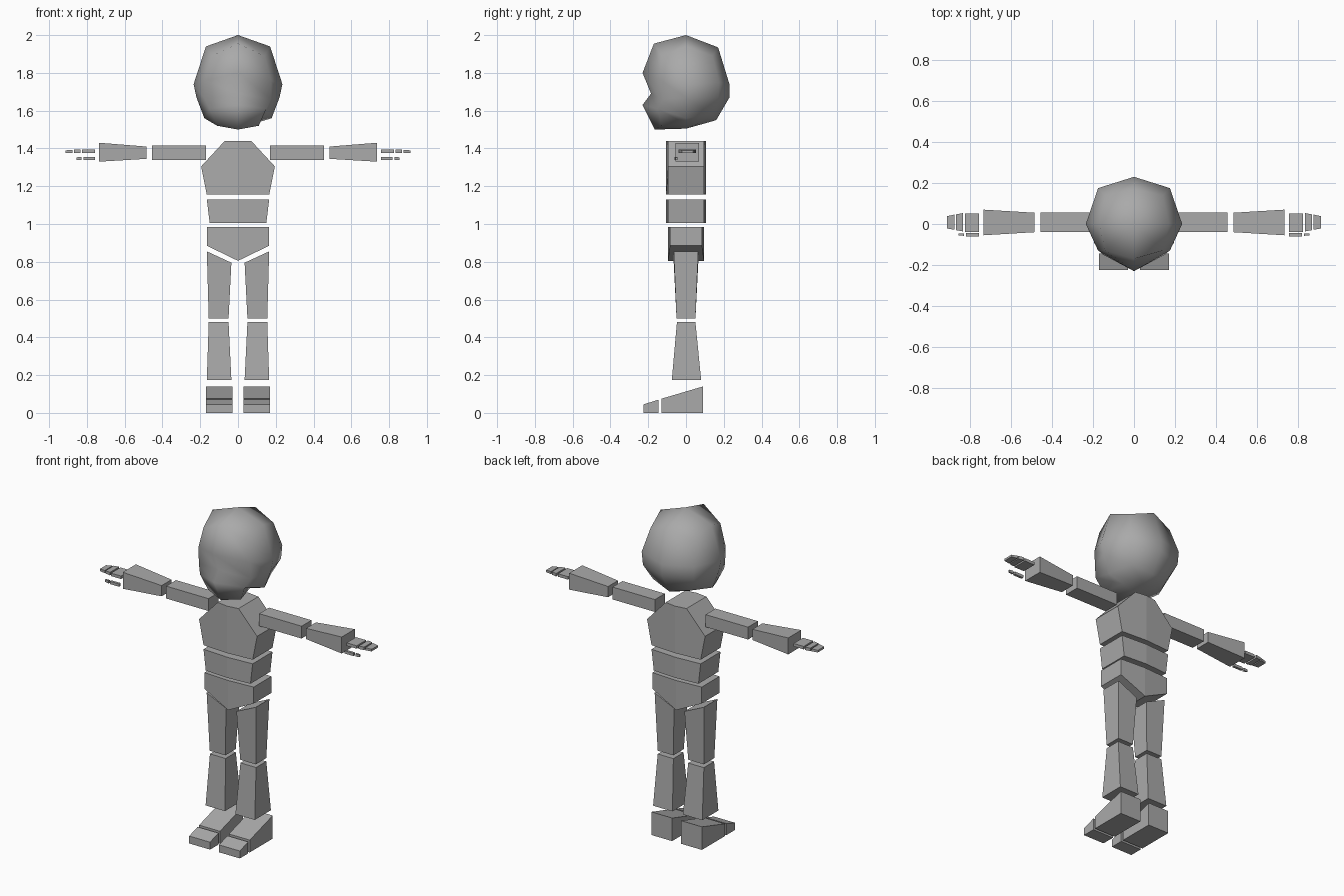
import bpy
import bmesh

cube = bpy.data.objects.get("Cube")
if cube:
    bpy.data.objects.remove(cube, do_unlink=True)

# One plain grey for the whole figure
grey = bpy.data.materials.new("plain_grey")
grey.use_nodes = True
shade = (0.4, 0.4, 0.4, 1)
grey.diffuse_color = shade
grey.node_tree.nodes["Principled BSDF"].inputs["Base Color"].default_value = shade


def make_object(name, verts, faces, smooth=False):
    """Create one closed mesh part from points and faces."""
    bm = bmesh.new()
    points = [bm.verts.new(v) for v in verts]
    for face in faces:
        bm.faces.new([points[i] for i in face])
    bmesh.ops.recalc_face_normals(bm, faces=bm.faces[:])
    mesh = bpy.data.meshes.new(name)
    bm.to_mesh(mesh)
    bm.free()
    mesh.materials.append(grey)
    for polygon in mesh.polygons:
        polygon.use_smooth = smooth
    obj = bpy.data.objects.new(name, mesh)
    bpy.context.collection.objects.link(obj)
    return obj


def block(name, start, end):
    """Join two four-cornered ends into a tapered block."""
    sides = [(i, (i + 1) % 4, (i + 1) % 4 + 4, i + 4) for i in range(4)]
    return make_object(name, start + end, sides + [(0, 1, 2, 3), (4, 5, 6, 7)])


def pair(name, start, end):
    """Make a block on the left side and its mirror on the right."""
    for side, sign in (("left", 1), ("right", -1)):
        flip = lambda ring: [(sign * x, y, z) for x, y, z in ring]
        block(f"{side}_{name}", flip(start), flip(end))


def end_x(x, y0, y1, z0, z1):
    """Block end facing along x."""
    return [(x, y0, z0), (x, y1, z0), (x, y1, z1), (x, y0, z1)]


def end_y(y, x0, x1, z0, z1):
    """Block end facing along y."""
    return [(x0, y, z0), (x1, y, z0), (x1, y, z1), (x0, y, z1)]


def end_z(x0, x1, y0, y1, z_in, z_out):
    """Block end facing along z, which may slope from inner to outer edge."""
    return [(x0, y0, z_in), (x1, y0, z_out), (x1, y1, z_out), (x0, y1, z_in)]


def body_slab(name, outline, depth):
    """Mirror a half outline, with a faint ridge down the front and back."""
    mirrored = [(-x, z) for x, z in reversed(outline[1:-1])]
    loop = outline + mirrored
    n, half = len(loop), len(outline)
    verts = []
    for sign in (-1, 1):
        for x, z in loop:
            verts.append((x, sign * (depth - (0.01 if x else 0)), z))
    faces = [(i, (i + 1) % n, (i + 1) % n + n, i + n) for i in range(n)]
    for base in (0, n):
        faces.append([base + i for i in range(half)])
        faces.append([base + i % n for i in range(half - 1, n + 1)])
    return make_object(name, verts, faces)


# Trunk
body_slab("chest", [(0, 1.44), (0.07, 1.44), (0.195, 1.305), (0.165, 1.155), (0, 1.155)], 0.105)
body_slab("waist", [(0, 1.13), (0.165, 1.13), (0.15, 1.005), (0, 1.005)], 0.105)
body_slab("pelvis", [(0, 0.985), (0.165, 0.985), (0.165, 0.885), (0, 0.805)], 0.095)

# Legs and feet
pair("thigh", end_z(0.035, 0.165, -0.065, 0.065, 0.795, 0.855),
     end_z(0.05, 0.155, -0.05, 0.05, 0.5, 0.5))
pair("shin", end_z(0.05, 0.155, -0.048, 0.05, 0.48, 0.48),
     end_z(0.035, 0.165, -0.075, 0.08, 0.175, 0.175))
pair("foot", end_y(-0.13, 0.03, 0.17, 0, 0.075), end_y(0.09, 0.03, 0.17, 0, 0.14))
pair("toes", end_y(-0.225, 0.03, 0.17, 0, 0.045), end_y(-0.145, 0.03, 0.17, 0, 0.07))

# Arms
pair("upper_arm", end_x(0.17, -0.04, 0.055, 1.34, 1.415),
     end_x(0.455, -0.04, 0.055, 1.34, 1.415))
pair("forearm", end_x(0.485, -0.04, 0.055, 1.345, 1.41),
     end_x(0.735, -0.055, 0.07, 1.33, 1.43))

# Hands, as thin plates
pair("palm", end_x(0.757, -0.04, 0.05, 1.377, 1.395),
     end_x(0.825, -0.04, 0.05, 1.377, 1.395))
pair("fingers", end_x(0.835, -0.036, 0.053, 1.377, 1.395),
     end_x(0.868, -0.03, 0.047, 1.377, 1.395))
pair("fingertips", end_x(0.875, -0.028, 0.046, 1.377, 1.393),
     end_x(0.912, -0.022, 0.038, 1.377, 1.39))
pair("thumb", end_x(0.757, -0.06, -0.045, 1.338, 1.355),
     end_x(0.818, -0.06, -0.045, 1.338, 1.355))
pair("thumb_tip", end_x(0.828, -0.058, -0.046, 1.338, 1.355),
     end_x(0.855, -0.055, -0.046, 1.34, 1.353))

# Head: half rings running from front to back, mirrored, with a dent above the jaw
crown = [(0, -0.17, 1.955), (0.14, -0.13, 1.89), (0.17, 0, 1.94), (0.14, 0.14, 1.89), (0, 0.17, 1.935)]
brow = [(0, -0.23, 1.8), (0.175, -0.13, 1.76), (0.235, 0, 1.74), (0.175, 0.175, 1.75), (0, 0.23, 1.74)]
dent = [(0, -0.185, 1.69), (0.175, -0.125, 1.66), (0.22, 0, 1.67), (0.17, 0.17, 1.67), (0, 0.23, 1.67)]
jaw = [(0, -0.23, 1.63), (0.15, -0.15, 1.61), (0.178, 0, 1.56), (0.13, 0.13, 1.58), (0, 0.16, 1.55)]
chin = [(0, -0.165, 1.5), (0.11, -0.13, 1.52), (0.08, 0, 1.53), (0.06, 0.06, 1.53), (0, 0.08, 1.527)]

verts, faces = [], []
rings = [crown, brow, dent, jaw, chin]
for ring in rings:
    verts += ring + [(-x, y, z) for x, y, z in reversed(ring[1:-1])]
top, bottom = len(verts), len(verts) + 1
verts += [(0, 0, 2), (0, 0, 1.505)]
last = 8 * (len(rings) - 1)
for i in range(8):
    j = (i + 1) % 8
    faces += [(top, i, j), (bottom, last + j, last + i)]
    for row in range(0, last, 8):
        faces.append((row + i, row + j, row + j + 8, row + i + 8))
make_object("head", verts, faces, smooth=True)
